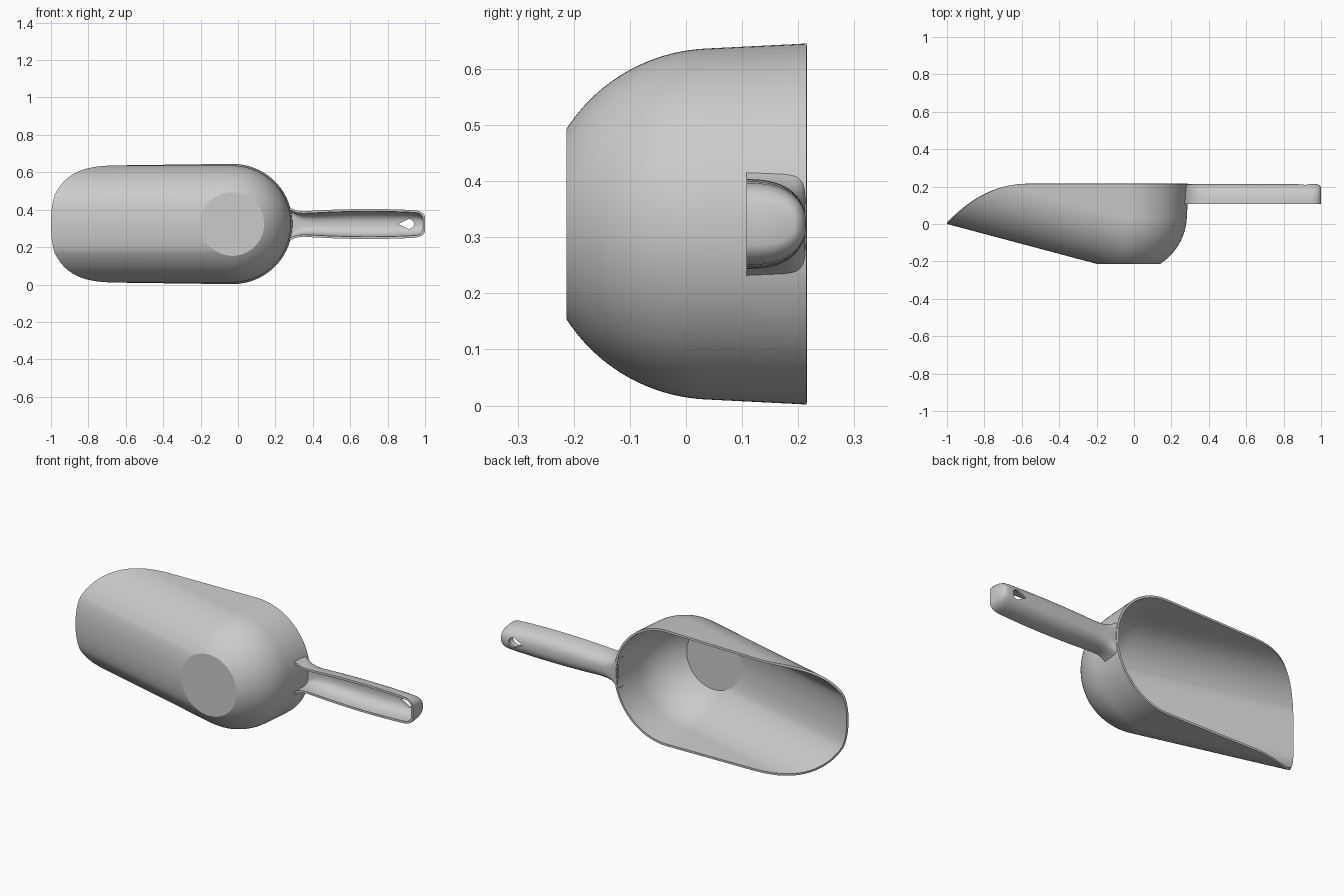
import bpy, bmesh, math
from mathutils import Vector

if "Cube" in bpy.data.objects:
    bpy.data.objects.remove(bpy.data.objects["Cube"])

MID_Z = 0.3235      # height of the symmetry plane
RIM_Y = 0.215       # plane of the open side

grey = bpy.data.materials.new("light grey plastic")
grey.use_nodes = True
grey.diffuse_color = (0.6, 0.6, 0.6, 1)
grey.node_tree.nodes["Principled BSDF"].inputs["Base Color"].default_value = (0.6, 0.6, 0.6, 1)


def make_object(name, bm):
    bmesh.ops.recalc_face_normals(bm, faces=bm.faces)
    mesh = bpy.data.meshes.new(name)
    bm.to_mesh(mesh)
    bm.free()
    mesh.materials.append(grey)
    obj = bpy.data.objects.new(name, mesh)
    bpy.context.collection.objects.link(obj)
    return obj


def apply(obj, kind, **settings):
    mod = obj.modifiers.new(kind.title(), kind)
    for key, value in settings.items():
        setattr(mod, key, value)
    bpy.ops.object.select_all(action='DESELECT')
    bpy.context.view_layer.objects.active = obj
    obj.select_set(True)
    bpy.ops.object.modifier_apply(modifier=mod.name)


def smooth(obj, degrees):
    bpy.ops.object.select_all(action='DESELECT')
    bpy.context.view_layer.objects.active = obj
    obj.select_set(True)
    bpy.ops.object.shade_smooth_by_angle(angle=math.radians(degrees))


# Bowl: a flat-bottomed round cup swept along a tilted line, then trimmed open
bm = bmesh.new()
radius, centre_x, centre_y, sides, arcs = 0.313, -0.03, 0.05, 128, 24
profile = []
for i in range(arcs + 1):
    a = math.radians(-57.1 + (57.1 - 3) * i / arcs)
    profile.append((radius * math.cos(a), centre_y + radius * math.sin(a)))
profile.append((radius + 0.028, 0.6))
for shift in (Vector((0, 0, 0)), Vector((-1.2, 0.3195, 0))):
    for r, y in profile:
        for k in range(sides):
            t = math.tau * k / sides
            bm.verts.new(Vector((centre_x + r * math.cos(t), y, MID_Z + r * math.sin(t))) + shift)
bmesh.ops.convex_hull(bm, input=bm.verts)
bmesh.ops.delete(bm, geom=[v for v in bm.verts if not v.link_faces], context='VERTS')
bmesh.ops.recalc_face_normals(bm, faces=bm.faces)


def trim(point, normal):
    bmesh.ops.bisect_plane(bm, geom=bm.verts[:] + bm.edges[:] + bm.faces[:], dist=1e-6,
                           plane_co=point, plane_no=normal, clear_outer=True)


# Flat rim, then the curved lip down to the tip
trim((0, RIM_Y, 0), (0, 1, 0))
tip, bend, end = Vector((-1, 0, 0)), Vector((-0.8, RIM_Y, 0)), Vector((-0.57, RIM_Y, 0))
lip = [tip * (1 - t) ** 2 + bend * 2 * t * (1 - t) + end * t * t for t in [i / 14 for i in range(15)]]
for p, q in zip(lip, lip[1:]):
    d = q - p
    trim(p, (-d.y, d.x, 0))
bmesh.ops.remove_doubles(bm, verts=bm.verts, dist=1e-5)
# keep outward normals on the open shell
bottom = min(bm.faces, key=lambda f: f.calc_center_median().y)
if bottom.normal.y > 0:
    bmesh.ops.reverse_faces(bm, faces=bm.faces)
bowl = make_object("scoop_bowl", bm)
flat = min(bowl.data.polygons, key=lambda f: f.center.y)
apply(bowl, 'SOLIDIFY', thickness=0.012, offset=-1 if flat.normal.y < 0 else 1)
smooth(bowl, 12)

# Handle: arched channel, open underneath, flared where it meets the bowl
# station: x, half width, top y, squareness of the arch
stations = [(0.272, 0.092, 0.213, 9), (0.285, 0.084, 0.213, 7), (0.3, 0.077, 0.213, 5),
            (0.32, 0.071, 0.213, 3.6), (0.35, 0.069, 0.213, 2.8), (0.4, 0.071, 0.213, 2.4),
            (0.5, 0.076, 0.213, 2.4), (0.6, 0.079, 0.213, 2.4), (0.7, 0.08, 0.213, 2.4),
            (0.8, 0.079, 0.213, 2.4), (0.9, 0.076, 0.213, 2.4), (0.95, 0.073, 0.214, 2.4),
            (0.97, 0.069, 0.214, 2.4), (0.985, 0.061, 0.211, 2.5), (0.995, 0.05, 0.204, 2.6),
            (1.0, 0.037, 0.195, 2.8)]
bm = bmesh.new()
base_y, steps = 0.108, 32
rings = []
for x, half, top, power in stations:
    ring = []
    for k in range(steps + 1):
        a = math.pi * k / steps
        c, s = math.cos(a), max(math.sin(a), 0)
        z = math.copysign(abs(c) ** (2 / power), c) * half
        ring.append(bm.verts.new((x, base_y + s ** (2 / power) * (top - base_y), MID_Z + z)))
    rings.append(ring)
for r0, r1 in zip(rings, rings[1:]):
    for k in range(steps):
        bm.faces.new((r0[k], r0[k + 1], r1[k + 1], r1[k]))
bm.faces.new(rings[-1])
handle = make_object("handle", bm)
crown = max(handle.data.polygons, key=lambda f: f.center.y)
apply(handle, 'SOLIDIFY', thickness=0.012, offset=-1 if crown.normal.y > 0 else 1)

# Teardrop hanging hole
bm = bmesh.new()
outline = [(0.858, 0)]
for k in range(17):
    a = math.radians(-110 + 220 * k / 16)
    outline.append((0.915 + 0.026 * math.cos(a), 0.026 * math.sin(a)))
face = bm.faces.new([bm.verts.new((x, 0.15, MID_Z + z)) for x, z in outline])
push = bmesh.ops.extrude_face_region(bm, geom=[face])
bmesh.ops.translate(bm, vec=(0, 0.15, 0),
                    verts=[g for g in push["geom"] if isinstance(g, bmesh.types.BMVert)])
cutter = make_object("hole_cutter", bm)
cutter.hide_render = True
apply(handle, 'BOOLEAN', object=cutter, operation='DIFFERENCE', solver='EXACT')
bpy.data.objects.remove(cutter)
smooth(handle, 35)
